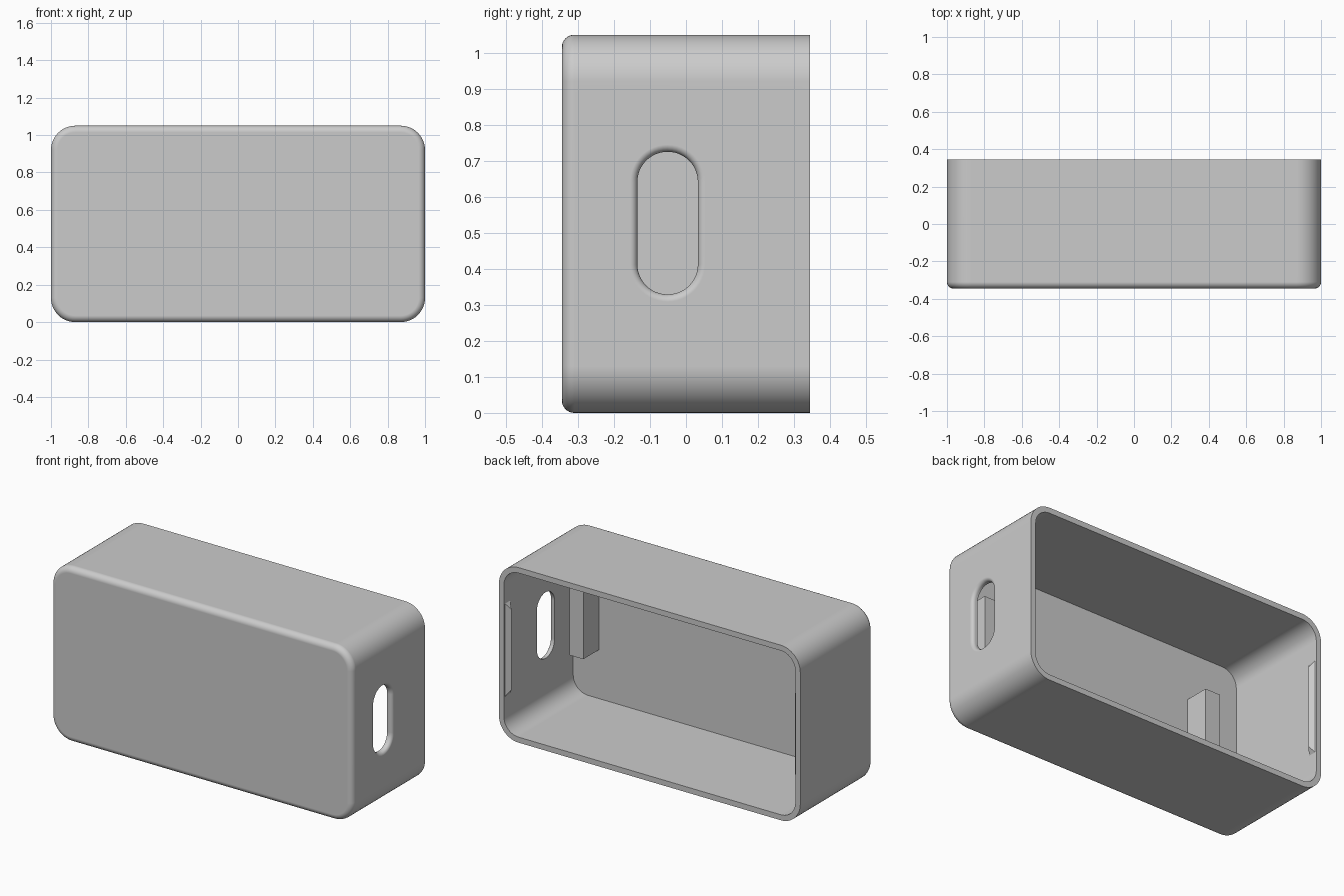
import bpy, bmesh, math

cube = bpy.data.objects.get("Cube")
if cube:
    bpy.data.objects.remove(cube, do_unlink=True)

WIDTH, HEIGHT, DEPTH = 2.0, 1.05, 0.69
WALL, CORNER, FILLET = 0.033, 0.13, 0.035
BACK, FRONT = DEPTH / 2, -DEPTH / 2
MID = HEIGHT / 2

grey = bpy.data.materials.new("plain grey")
grey.use_nodes = True
grey.diffuse_color = (0.6, 0.6, 0.6, 1)
grey.node_tree.nodes["Principled BSDF"].inputs["Base Color"].default_value = (0.6, 0.6, 0.6, 1)


def rounded_rect(half_w, half_h, radius, steps=12):
    """Outline points of a rounded rectangle centred on the origin."""
    pts = []
    for q, (sx, sy) in enumerate([(1, 1), (-1, 1), (-1, -1), (1, -1)]):
        for i in range(steps + 1):
            a = math.pi / 2 * (q + i / steps)
            pts.append((sx * (half_w - radius) + radius * math.cos(a),
                        sy * (half_h - radius) + radius * math.sin(a)))
    return pts


def loft(name, sections):
    """Skin matching loops of points and cap both ends."""
    bm = bmesh.new()
    rings = [[bm.verts.new(p) for p in s] for s in sections]
    n = len(rings[0])
    for a, b in zip(rings, rings[1:]):
        for i in range(n):
            j = (i + 1) % n
            bm.faces.new((a[i], a[j], b[j], b[i]))
    bm.faces.new(rings[0])
    bm.faces.new(rings[-1])
    bmesh.ops.recalc_face_normals(bm, faces=bm.faces)
    mesh = bpy.data.meshes.new(name)
    bm.to_mesh(mesh)
    bm.free()
    mesh.materials.append(grey)
    obj = bpy.data.objects.new(name, mesh)
    bpy.context.collection.objects.link(obj)
    return obj


def shell_ring(inset, y):
    pts = rounded_rect(WIDTH / 2 - inset, HEIGHT / 2 - inset, CORNER - inset)
    return [(x, y, z + MID) for x, z in pts]


# Case: rounded front edge, straight sides, rim, hollow inside
sections = []
for i in range(9):
    a = math.pi / 2 * i / 8
    sections.append(shell_ring(FILLET * (1 - math.sin(a)), FRONT + FILLET * (1 - math.cos(a))))
sections += [shell_ring(0, BACK), shell_ring(WALL, BACK), shell_ring(WALL, FRONT + WALL)]
case = loft("case", sections)

# Slot cutter with a flared mouth, for the left side wall
def slot_ring(grow, x):
    half_w = 0.084 + grow
    pts = rounded_rect(half_w, 0.198 + grow, half_w - 0.0005)
    return [(x, y - 0.051, z + MID + 0.002) for y, z in pts]


FLARE = 0.02
slot = [slot_ring(0, 0.93)]
for i in range(7):
    a = math.pi / 2 * i / 6
    slot.append(slot_ring(FLARE * (1 - math.cos(a)), 1 - FLARE + FLARE * math.sin(a)))
slot.append(slot_ring(FLARE, 1.05))
cutter = loft("slot_cutter", slot)

cut = case.modifiers.new("slot", "BOOLEAN")
cut.operation = "DIFFERENCE"
cut.solver = "EXACT"
cut.object = cutter
bpy.context.view_layer.objects.active = case
case.select_set(True)
bpy.ops.object.modifier_apply(modifier=cut.name)
bpy.data.objects.remove(cutter, do_unlink=True)
bpy.ops.object.shade_smooth_by_angle(angle=math.radians(30))
weighted = case.modifiers.new("weighted normals", "WEIGHTED_NORMAL")
weighted.keep_sharp = True

# Support posts standing on the inside of the front plate
def post(name, x0, x1):
    z0, z1 = MID - 0.2, MID + 0.205
    y0, y1 = FRONT + WALL - 0.005, -0.165
    loft(name, [[(x0, y, z0), (x1, y, z0), (x1, y, z1), (x0, y, z1)] for y in (y0, y1)])


post("left_post", 0.797, 0.89)
post("right_post", -0.73, -0.632)

# Snap ridges inside the two end walls: triangular section, sloped ends
for side, name in ((1, "left_snap_ridge"), (-1, "right_snap_ridge")):
    wall, peak = side * (1 - WALL + 0.001), side * (1 - WALL - 0.026)
    loft(name, [[(wall, 0.285, MID + s * 0.28), (peak, 0.31, MID + s * 0.24),
                 (wall, 0.335, MID + s * 0.28)] for s in (-1, 1)])
